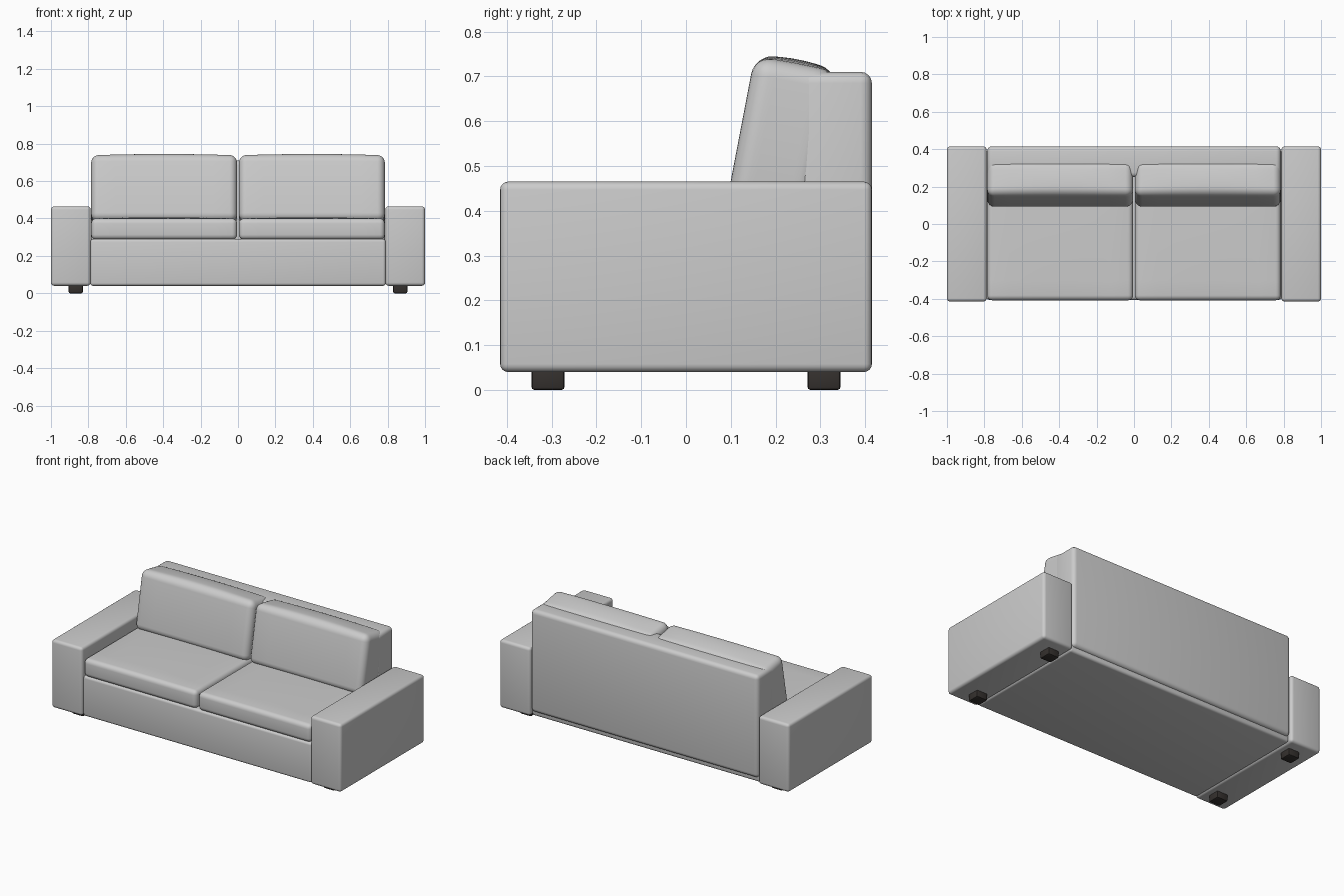
import bpy, bmesh, math
from mathutils import Vector, Matrix

if "Cube" in bpy.data.objects:
    bpy.data.objects.remove(bpy.data.objects["Cube"])


def soft_box(name, lo, hi, radius, segments=4, crown=0.0, tilt=0.0, crown_axis=2, mat=None):
    """Rounded box between two corners, optionally crowned like a cushion and tilted about x."""
    lo, hi = Vector(lo), Vector(hi)
    half = (hi - lo) / 2
    bm = bmesh.new()
    bmesh.ops.create_cube(bm, size=2)
    bmesh.ops.scale(bm, vec=half, verts=bm.verts)
    bmesh.ops.bevel(bm, geom=bm.edges[:], offset=radius, segments=segments,
                    profile=0.5, affect='EDGES', clamp_overlap=True)
    if crown:
        # slice the cushion so the padding can swell
        axes = [a for a in range(3) if a != crown_axis]
        for a in axes:
            for i in range(-3, 4):
                normal = Vector((0, 0, 0))
                normal[a] = 1
                bmesh.ops.bisect_plane(bm, geom=bm.verts[:] + bm.edges[:] + bm.faces[:],
                                       plane_co=normal * (half[a] - radius) * i / 4,
                                       plane_no=normal, dist=1e-5)
        for v in bm.verts:
            if v.co[crown_axis] > 0:
                s = 1.0
                for a in axes:
                    s *= max(0.0, 1 - (v.co[a] / half[a]) ** 2)
                v.co[crown_axis] += crown * s
    bmesh.ops.rotate(bm, cent=(0, 0, 0), matrix=Matrix.Rotation(tilt, 3, 'X'), verts=bm.verts)
    bmesh.ops.recalc_face_normals(bm, faces=bm.faces)
    mesh = bpy.data.meshes.new(name)
    bm.to_mesh(mesh)
    bm.free()
    obj = bpy.data.objects.new(name, mesh)
    obj.location = (lo + hi) / 2
    bpy.context.collection.objects.link(obj)
    if mat:
        mesh.materials.append(mat)
    bpy.ops.object.select_all(action='DESELECT')
    obj.select_set(True)
    bpy.context.view_layer.objects.active = obj
    bpy.ops.object.shade_smooth_by_angle(angle=math.radians(35))
    return obj


dark = bpy.data.materials.new("dark_wood")
dark.diffuse_color = (0.035, 0.03, 0.027, 1)
dark.use_nodes = True
dark.node_tree.nodes["Principled BSDF"].inputs["Base Color"].default_value = dark.diffuse_color

# Frame and back panel
soft_box("base", (-0.79, -0.405, 0.04), (0.79, 0.395, 0.29), 0.015)
soft_box("back_panel", (-0.785, 0.25, 0.07), (0.785, 0.415, 0.71), 0.025)

# Back cushion cross-section: centre, depth, height and lean
lean = math.radians(10.8)
depth, height = 0.19, 0.36
front_top = Vector((0, 0.153, 0.745))
centre = front_top + Matrix.Rotation(-lean, 3, 'X') @ Vector((0, depth / 2, -height / 2))

for side, label in ((-1, "left"), (1, "right")):
    def span(a, b):
        return sorted((side * a, side * b))

    # Arm
    x0, x1 = span(0.788, 1.0)
    soft_box(label + "_arm", (x0, -0.415, 0.04), (x1, 0.415, 0.465), 0.018)

    # Seat and back cushions
    x0, x1 = span(0.005, 0.785)
    soft_box(label + "_seat_cushion", (x0, -0.408, 0.287), (x1, 0.27, 0.4), 0.027, 5, crown=0.006)
    soft_box(label + "_back_cushion",
             (x0, centre.y - depth / 2, centre.z - height / 2),
             (x1, centre.y + depth / 2, centre.z + height / 2),
             0.04, 6, crown=0.011, tilt=-lean)

    # Feet
    x0, x1 = span(0.83, 0.905)
    for y, end in ((-0.308, "front"), (0.308, "back")):
        soft_box(f"{label}_{end}_foot", (x0, y - 0.037, 0), (x1, y + 0.037, 0.05),
                 0.007, 2, mat=dark)
